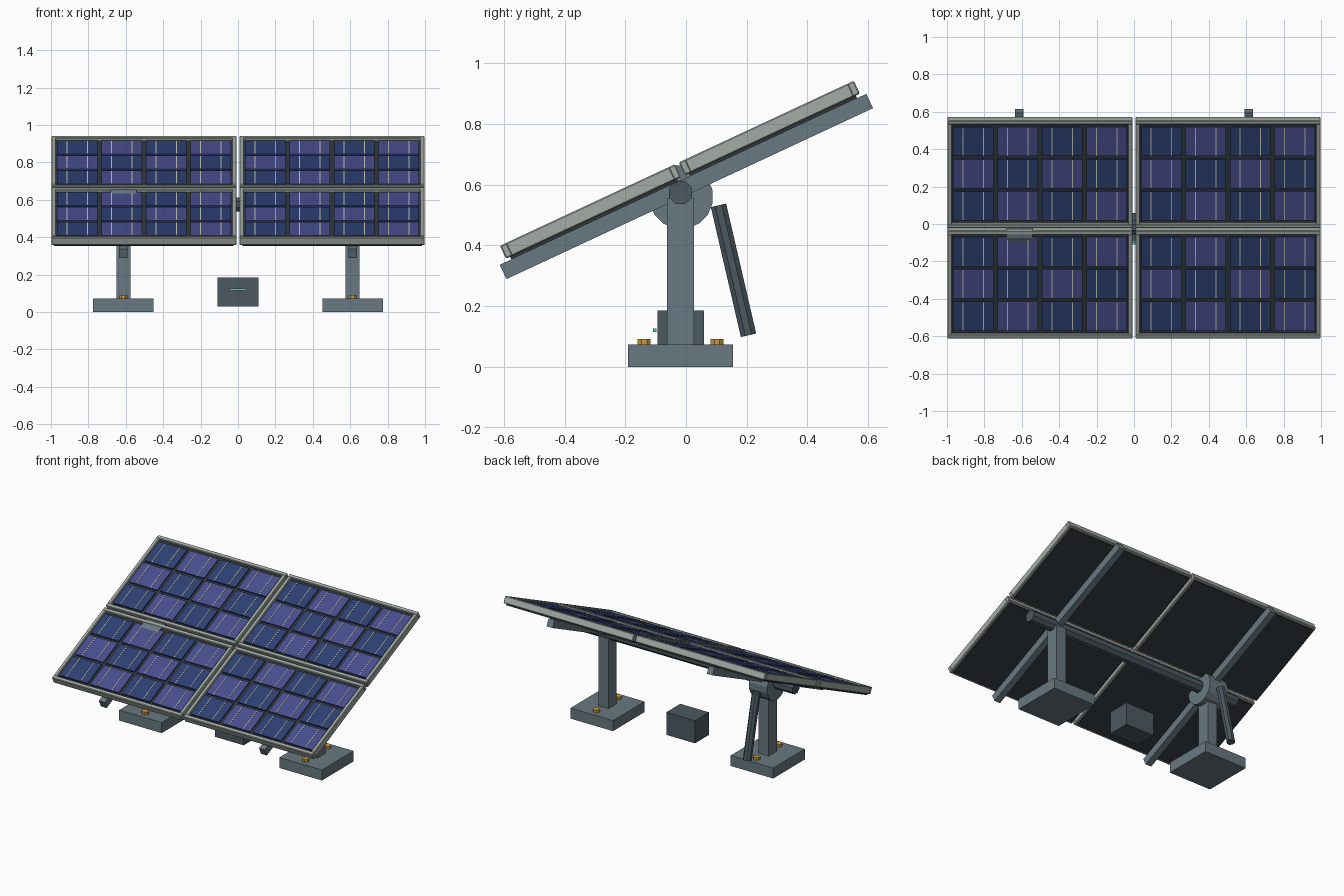
import bpy, bmesh, math
from mathutils import Matrix, Vector

if "Cube" in bpy.data.objects:
    bpy.data.objects.remove(bpy.data.objects["Cube"])

PIVOT = Vector((0, -0.018, 0.574))
TILT = Matrix.Translation(PIVOT) @ Matrix.Rotation(math.radians(25), 4, 'X')
FLAT = Matrix.Identity(4)


def material(name, rgb):
    m = bpy.data.materials.new(name)
    m.diffuse_color = (*rgb, 1)
    m.use_nodes = True
    m.node_tree.nodes["Principled BSDF"].inputs["Base Color"].default_value = m.diffuse_color
    return m


STEEL = material("steel", (0.14, 0.19, 0.22))
DARK = material("dark_steel", (0.07, 0.10, 0.12))
ALU = material("frame_metal", (0.37, 0.41, 0.38))
BACK = material("backsheet", (0.03, 0.04, 0.045))
NAVY = material("navy_cell", (0.025, 0.05, 0.17))
VIOLET = material("violet_cell", (0.065, 0.075, 0.27))
WIRE = material("busbar", (0.6, 0.6, 0.5))
BRASS = material("brass", (0.6, 0.33, 0.05))
TEAL = material("teal", (0.08, 0.6, 0.5))


def finish(name, bm, mat, bevel=0):
    me = bpy.data.meshes.new(name)
    bm.to_mesh(me)
    bm.free()
    me.materials.append(mat)
    ob = bpy.data.objects.new(name, me)
    bpy.context.collection.objects.link(ob)
    if bevel:
        b = ob.modifiers.new("bevel", 'BEVEL')
        b.width = bevel
        b.segments = 1
    return ob


def boxes(name, items, mat, frame=FLAT, bevel=0):
    """One object from a list of (centre, size) boxes, placed in a frame."""
    bm = bmesh.new()
    for c, s in items:
        bmesh.ops.create_cube(bm, size=1, matrix=frame @ Matrix.Translation(c) @ Matrix.Diagonal((*s, 1)))
    return finish(name, bm, mat, bevel)


def rod(name, a, b, r, sides, mat):
    a, b = Vector(a), Vector(b)
    d = b - a
    m = Matrix.Translation((a + b) / 2) @ d.to_track_quat('Z', 'Y').to_matrix().to_4x4() \
        @ Matrix.Rotation(math.pi / sides, 4, 'Z')
    bm = bmesh.new()
    bmesh.ops.create_cone(bm, cap_ends=True, segments=sides, radius1=r, radius2=r, depth=d.length, matrix=m)
    return finish(name, bm, mat)


# four panels in the tilted frame: x, slope, height
W, L, BAR = 0.99, 0.636, 0.025
for cx, side in ((-0.503, "left"), (0.503, "right")):
    for cv, row in ((-0.295, "lower"), (0.355, "upper")):
        tag = f"{row}_{side}"
        # backing plate and raised frame
        boxes("backsheet_" + tag, [((cx, cv, 0.055), (W - 0.03, L - 0.03, 0.038))], BACK, TILT)
        bars = []
        for s in (-1, 1):
            bars.append(((cx, cv + s * (L - BAR) / 2, 0.069), (W, BAR, 0.047)))
            bars.append(((cx + s * (W - BAR) / 2, cv, 0.069), (BAR, L - 2 * BAR + 0.01, 0.047)))
        boxes("panel_frame_" + tag, bars, ALU, TILT, 0.004)
        # checkered cells with two busbars each
        cells, wires = ([], []), []
        for i in range(4):
            for j in range(3):
                x, v = cx + (i - 1.5) * 0.238, cv + (j - 1) * 0.19
                cells[(i + j) % 2].append(((x, v, 0.077), (0.217, 0.172, 0.014)))
                for s in (-1, 1):
                    wires.append(((x + s * 0.055, v, 0.0845), (0.005, 0.165, 0.003)))
        boxes("navy_cells_" + tag, cells[0], NAVY, TILT)
        boxes("violet_cells_" + tag, cells[1], VIOLET, TILT)
        boxes("busbars_" + tag, wires, WIRE, TILT)

# supports on each side
for s, side in ((-1, "left"), (1, "right")):
    x = 0.613 * s
    boxes("rail_" + side, [((x, 0.026, 0.01), (0.045, 1.332, 0.052))], STEEL, TILT)
    boxes("post_" + side, [((x, -0.018, 0.31), (0.075, 0.09, 0.49))], STEEL)
    boxes("foot_" + side, [((x, -0.018, 0.0365), (0.325, 0.345, 0.073))], STEEL)
    for y, end in ((-0.138, "front"), (0.102, "back")):
        rod(f"bolt_{end}_{side}", (x, y, 0.07), (x, y, 0.091), 0.023, 8, BRASS)

# tilt drive
rod("torque_tube", (-0.83, -0.018, 0.574), (0.83, -0.018, 0.574), 0.041, 8, DARK)
rod("drive_drum", (-0.683, -0.016, 0.56), (-0.543, -0.016, 0.56), 0.106, 16, STEEL)
rod("actuator", (-0.613, 0.206, 0.104), (-0.613, 0.107, 0.532), 0.028, 8, DARK)

# control box with indicator strip
boxes("control_box", [((0, -0.018, 0.107), (0.22, 0.153, 0.156))], DARK)
boxes("indicator", [((0, -0.103, 0.121), (0.09, 0.013, 0.011))], TEAL)
